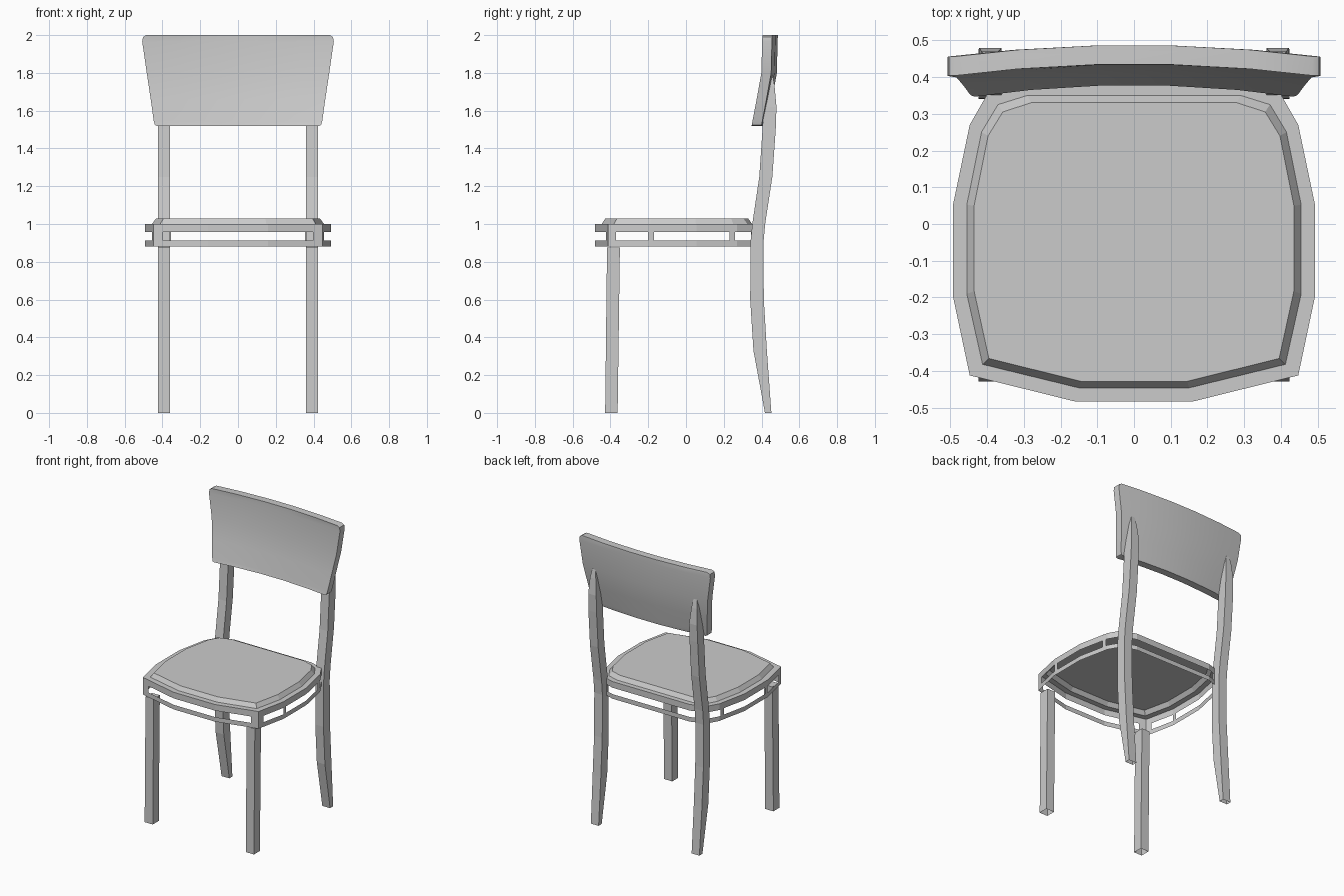
import bpy, bmesh

if "Cube" in bpy.data.objects:
    bpy.data.objects.remove(bpy.data.objects["Cube"])


def make(name, verts, faces, smooth=False):
    me = bpy.data.meshes.new(name)
    me.from_pydata(verts, [], faces)
    bm = bmesh.new()
    bm.from_mesh(me)
    bmesh.ops.recalc_face_normals(bm, faces=bm.faces)
    bm.to_mesh(me)
    bm.free()
    ob = bpy.data.objects.new(name, me)
    bpy.context.collection.objects.link(ob)
    if smooth:
        bpy.ops.object.select_all(action='DESELECT')
        ob.select_set(True)
        bpy.context.view_layer.objects.active = ob
        bpy.ops.object.shade_smooth_by_angle(angle=0.6)
    return ob


def loft(name, loops, bottom=True, top=True, smooth=False):
    """Skin a stack of equal-length closed loops with optional end caps."""
    n, m = len(loops[0]), len(loops)
    verts = [p for loop in loops for p in loop]
    faces = [(i * n + j, i * n + (j + 1) % n, (i + 1) * n + (j + 1) % n, (i + 1) * n + j)
             for i in range(m - 1) for j in range(n)]
    if bottom:
        faces.append(tuple(range(n)))
    if top:
        faces.append(tuple(range((m - 1) * n, m * n)))
    return make(name, verts, faces, smooth)


def rect(x0, x1, y0, y1, z):
    return [(x0, y0, z), (x1, y0, z), (x1, y1, z), (x0, y1, z)]


def mirrored(pts):
    return pts + [(-x, y) for x, y in reversed(pts)]


def at(outline, z):
    return [(x, y, z) for x, y in outline]


# Seat outlines, right half from front to back
outer = mirrored([(.16, -.483), (.447, -.412), (.492, -.2), (.492, .055),
                  (.447, .27), (.40, .352), (.30, .385)])
inner = mirrored([(.15, -.446), (.412, -.382), (.455, -.19), (.455, .052),
                  (.415, .25), (.37, .325), (.29, .35)])
top = mirrored([(.145, -.428), (.395, -.366), (.435, -.183), (.435, .05),
                (.397, .24), (.357, .305), (.28, .33)])

# Seat shell: flat rim, chamfer and flat top
loft("seat", [at(outer, 1.0), at(inner, 1.0), at(top, 1.028)], bottom=False)

# Thin apron around the seat: two bands joined by posts (panels marked solid)
apron = [(.16, -.483, 0), (.397, -.424, 1), (.447, -.412, 1), (.456, -.37, 0),
         (.492, -.2, 1), (.492, -.17, 0), (.492, .055, 0), (.455, .231, 1),
         (.449, .26, 0), (.447, .27, 0), (.405, .343, 1), (.40, .352, 1),
         (.355, .366, 0), (.30, .385, 0)]
path = mirrored([p[:2] for p in apron])
half = [p[2] for p in apron]
solid = half + half[-2::-1] + [0]
levels = [.88, .912, .957, 1.0]
n = len(path)
verts = [(x, y, z) for z in levels for x, y in path]
faces = []
for j in range(n):
    k = (j + 1) % n
    for lev in range(3):
        if lev != 1 or solid[j]:
            a = lev * n
            faces.append((a + j, a + k, a + n + k, a + n + j))
make("apron", verts, faces)

# Back leg sections: z, front y, back y, inner x, outer x
back_sections = [(0, .418, .452, .36, .42), (.33, .357, .428, .36, .423),
                 (.6, .34, .412, .36, .423), (.9, .341, .41, .36, .423),
                 (1.0, .351, .419, .36, .423), (1.25, .388, .457, .36, .423),
                 (1.5, .405, .475, .36, .423), (1.62, .41, .479, .36, .421),
                 (1.73, .42, .469, .37, .415), (1.79, .43, .459, .38, .405)]

for s, side in ((-1, "left"), (1, "right")):
    # Front leg
    loft(f"front_leg_{side}", [rect(s * .36, s * .423, -.428, -.362, 0),
                               rect(s * .36, s * .423, -.418, -.35, .875)], bottom=False)
    # Back leg, curved and tapered
    loft(f"back_leg_{side}", [rect(s * a, s * b, y0, y1, z)
                              for z, y0, y1, a, b in back_sections], bottom=False)

# Backrest: bowed slat, rows of (z, half width, front y at the edge)
rows = [(1.52, .43, .347), (1.525, .44, .348), (1.545, .446, .352), (1.66, .462, .374),
        (1.80, .483, .399), (1.965, .507, .403), (1.99, .503, .404), (2.0, .485, .404)]
bow = [(-1, 0), (-.65, .018), (-.2, .03), (.2, .03), (.65, .018), (1, 0)]


def slat_loop(z, w, y):
    front = [(u * w, y + b, z) for u, b in bow]
    return front + [(x, yy + .052, z) for x, yy, _ in reversed(front)]


loft("backrest", [slat_loop(*r) for r in rows], smooth=True)
